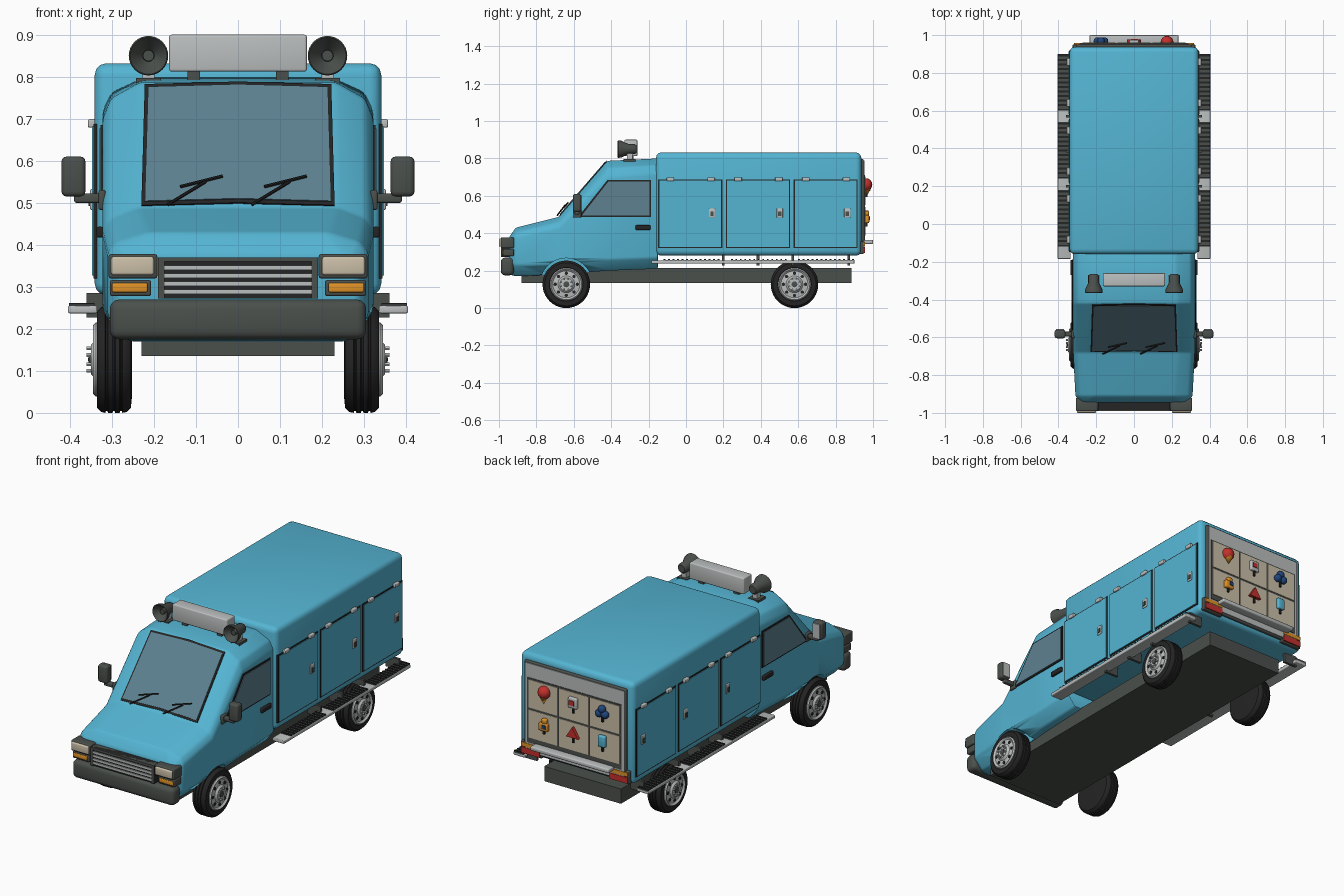
import bpy, bmesh, math
from mathutils import Vector

if "Cube" in bpy.data.objects:
    bpy.data.objects.remove(bpy.data.objects["Cube"], do_unlink=True)


def material(name, r, g, b):
    m = bpy.data.materials.new(name)
    m.use_nodes = True
    m.diffuse_color = (r, g, b, 1)
    m.node_tree.nodes["Principled BSDF"].inputs["Base Color"].default_value = (r, g, b, 1)
    return m


BLUE = material("sky_blue", .09, .46, .65)
DARK = material("dark_grey", .07, .08, .072)
BLACK = material("rubber_black", .018, .018, .018)
GREY = material("light_grey", .5, .52, .52)
GLASS = material("tinted_glass", .11, .22, .28)
CREAM = material("cream", .6, .52, .39)
AMBER = material("amber", .75, .29, .02)
RED = material("red", .55, .03, .025)
NAVY = material("navy", .015, .06, .2)


# ---------- helpers ----------
def finish(name, bm, mat, smooth=True):
    bmesh.ops.recalc_face_normals(bm, faces=bm.faces)
    me = bpy.data.meshes.new(name)
    bm.to_mesh(me)
    bm.free()
    ob = bpy.data.objects.new(name, me)
    me.materials.append(mat)
    bpy.context.collection.objects.link(ob)
    if smooth:
        for o in bpy.context.selected_objects:
            o.select_set(False)
        ob.select_set(True)
        bpy.context.view_layer.objects.active = ob
        bpy.ops.object.shade_smooth_by_angle(angle=math.radians(35))
    return ob


def bevel(bm, width, segments=2, min_angle=.2):
    edges = [e for e in bm.edges if e.calc_face_angle(0) > min_angle]
    bmesh.ops.bevel(bm, geom=edges, offset=width, segments=segments,
                    profile=.5, affect='EDGES', clamp_overlap=True)


def box(name, x0, x1, y0, y1, z0, z1, mat, round_=0):
    bm = bmesh.new()
    bmesh.ops.create_cube(bm, size=1)
    for v in bm.verts:
        v.co = ((x0 + x1) / 2 + v.co.x * (x1 - x0), (y0 + y1) / 2 + v.co.y * (y1 - y0),
                (z0 + z1) / 2 + v.co.z * (z1 - z0))
    if round_:
        bevel(bm, round_, 3)
    return finish(name, bm, mat, round_ > 0)


def pair(name, x0, x1, *rest):
    return [box("left_" + name, x0, x1, *rest), box("right_" + name, -x1, -x0, *rest)]


def prism(name, points, depth, mat):
    bm = bmesh.new()
    face = bm.faces.new([bm.verts.new(p) for p in points])
    ext = bmesh.ops.extrude_face_region(bm, geom=[face])["geom"]
    bmesh.ops.translate(bm, verts=[g for g in ext if isinstance(g, bmesh.types.BMVert)],
                        vec=Vector(depth))
    return finish(name, bm, mat, False)


def lathe(name, profile, centre, axis, mat, n=32, flip=1):
    bm = bmesh.new()
    rings = []
    for r, a in profile:
        ring = []
        for i in range(n):
            t = math.tau * i / n
            c, s = r * math.cos(t), r * math.sin(t)
            p = {'x': (a * flip, c, s), 'y': (c, a, s), 'z': (c, s, a)}[axis]
            ring.append(bm.verts.new(Vector(centre) + Vector(p)))
        rings.append(ring)
    for a, b in zip(rings, rings[1:]):
        for i in range(n):
            bm.faces.new((a[i], a[i - 1], b[i - 1], b[i]))
    bmesh.ops.remove_doubles(bm, verts=bm.verts, dist=1e-5)
    return finish(name, bm, mat)


def rod(name, p, q, r, mat):
    p, q = Vector(p), Vector(q)
    bm = bmesh.new()
    bmesh.ops.create_cone(bm, cap_ends=True, segments=8, radius1=r, radius2=r, depth=(q - p).length)
    turn = (q - p).to_track_quat('Z', 'Y')
    for v in bm.verts:
        v.co = turn @ v.co + (p + q) / 2
    return finish(name, bm, mat)


# ---------- cab: lofted sections (y, bottom, half width, shoulder, top half width, top) ----------
sections = [(-.945, .18, .285, .35, .25, .38), (-.91, .17, .31, .38, .215, .43),
            (-.68, .18, .322, .43, .237, .487), (-.42, .2, .322, .7, .232, .787),
            (-.15, .21, .322, .72, .22, .8)]
bm = bmesh.new()
rings = []
for y, b, w, s, t, top in sections:
    half = [(w - .05, b), (w, b + .06), (w, s), (t + (w - t) * .78, s + (top - s) * .55), (t, top)]
    ring = half + [(-x, z) for x, z in reversed(half)]
    rings.append([bm.verts.new((x, y, z)) for x, z in ring])
for a, b in zip(rings, rings[1:]):
    for i in range(len(a)):
        bm.faces.new((a[i - 1], a[i], b[i], b[i - 1]))
bm.faces.new(rings[0])
bm.faces.new(rings[-1])
bmesh.ops.recalc_face_normals(bm, faces=bm.faces)
bevel(bm, .012, 2)
cab = finish("cab", bm, BLUE)

# wheel arches cut from the cab
for s in (1, -1):
    cutter = lathe("arch_cutter", [(0, .235), (.14, .235), (.14, .4), (0, .4)],
                   (0, -.64, .127), 'x', BLUE, 32, s)
    cutter.hide_render = True
    mod = cab.modifiers.new("arch", 'BOOLEAN')
    mod.operation, mod.object, mod.solver = 'DIFFERENCE', cutter, 'EXACT'
    bpy.context.view_layer.objects.active = cab
    bpy.ops.object.modifier_apply(modifier=mod.name)
    bpy.data.objects.remove(cutter, do_unlink=True)

# ---------- windshield, wipers, side windows ----------
normal = Vector((0, -.754, .658))


def on_shield(x, z, lift=0):
    return Vector((x, -.68 + (z - .487) * .867, z)) + normal * lift


for name, grow, lift, mat in (("windshield_trim", .008, .004, BLACK), ("windshield", 0, .007, GLASS)):
    g = grow
    pts = [on_shield(-.222 - g, .5 - g), on_shield(0, .506 - g), on_shield(.222 + g, .5 - g),
           on_shield(.214 + g, .772 + g), on_shield(0, .778 + g), on_shield(-.214 - g, .772 + g)]
    prism(name, pts, normal * lift, mat)
for i, x in enumerate((-.167, .033)):
    rod(f"wiper_arm_{i}", on_shield(x, .488, .012), on_shield(x + .09, .54, .016), .004, BLACK)
    rod(f"wiper_blade_{i}", on_shield(x + .03, .53, .013), on_shield(x + .13, .555, .013), .004, BLACK)
for s, side in ((1, "left"), (-1, "right")):
    trim = [(-.577, .487), (-.42, .685), (-.187, .685), (-.187, .487)]
    pane = [(-.557, .495), (-.415, .677), (-.195, .677), (-.195, .495)]
    prism(side + "_window_trim", [(s * .32, y, z) for y, z in trim], (s * .007, 0, 0), BLACK)
    prism(side + "_window", [(s * .32, y, z) for y, z in pane], (s * .01, 0, 0), GLASS)
pair("door_handle", .32, .337, -.27, -.19, .417, .443, BLACK, .005)
pair("mirror", .363, .42, -.605, -.56, .515, .61, DARK, .012)
pair("mirror_glass", .37, .413, -.562, -.555, .523, .602, GREY)
pair("mirror_arm", .315, .39, -.595, -.57, .5, .522, DARK, .005)
pair("mirror_foot", .315, .332, -.605, -.56, .483, .53, DARK, .005)

# ---------- nose ----------
box("front_bumper", -.305, .305, -.99, -.92, .175, .27, DARK, .022)
box("grille", -.19, .19, -.985, -.935, .272, .37, BLACK)
pair("grille_post", .175, .19, -.99, -.94, .272, .37, DARK)
box("grille_top", -.19, .19, -.99, -.94, .36, .37, DARK)
for i in range(4):
    box(f"grille_slat_{i}", -.175, .175, -.99, -.95, .283 + i * .019, .294 + i * .019, GREY)
pair("headlight_housing", .192, .308, -.99, -.92, .32, .378, DARK, .006)
pair("headlight", .2, .302, -1, -.97, .328, .372, CREAM, .006)
pair("indicator_housing", .207, .305, -.98, -.92, .278, .316, DARK, .005)
pair("indicator", .215, .3, -.987, -.96, .287, .309, AMBER, .004)

# ---------- chassis and wheels ----------
box("chassis", -.23, .23, -.88, .885, .135, .215, DARK)
tyre = [(0, .252), (.085, .252), (.115, .255), (.125, .265)]
for a in (.275, .292, .309):
    tyre += [(.127, a), (.122, a + .002), (.122, a + .005), (.127, a + .007)]
tyre += [(.125, .325), (.115, .335), (.09, .336), (.086, .325), (0, .325)]
rim = [(.088, .32), (.088, .338), (.082, .345), (.072, .336), (.045, .34), (.035, .35), (0, .35)]
for s, side in ((1, "left"), (-1, "right")):
    for y, end in ((-.64, "front"), (.58, "rear")):
        tag = f"{side}_{end}_"
        lathe(tag + "tyre", tyre, (0, y, .127), 'x', BLACK, 40, s)
        lathe(tag + "rim", rim, (0, y, .127), 'x', GREY, 32, s)
        lathe(tag + "cap", [(.016, .34), (.016, .354), (0, .357)], (0, y, .127), 'x', DARK, 12, s)
        for i in range(8):
            t = math.tau * i / 8
            hole = (0, y + .059 * math.cos(t), .127 + .059 * math.sin(t))
            nut = (0, y + .029 * math.cos(t + .4), .127 + .029 * math.sin(t + .4))
            lathe(tag + f"hole_{i}", [(.009, .33), (.009, .341), (0, .341)], hole, 'x', BLACK, 10, s)
            lathe(tag + f"nut_{i}", [(.005, .34), (.005, .36), (0, .36)], nut, 'x', GREY, 6, s)

# ---------- cargo body with side hatches ----------
box("cargo_body", -.341, .341, -.16, .937, .28, .832, BLUE, .028)
for i, y in enumerate((-.148, .214, .576)):
    pair(f"hatch_seam_{i}", .335, .344, y, y + .342, .32, .688, BLACK)
    pair(f"hatch_{i}", .335, .347, y + .006, y + .336, .327, .681, BLUE)
    for j, hy in enumerate((.065, .282)):
        pair(f"hinge_{i}_{j}", .338, .357, y + hy - .02, y + hy + .02, .679, .699, GREY, .004)
    pair(f"latch_{i}", .34, .352, y + .27, y + .304, .483, .533, GREY, .004)
    pair(f"latch_grip_{i}", .345, .356, y + .278, y + .296, .492, .515, DARK)

# running boards
pair("running_board", .335, .405, -.185, .9, .237, .255, GREY, .004)
for i, y in enumerate((-.12, .24, .6)):
    pair(f"tread_{i}", .342, .402, y, y + .3, .25, .258, DARK)
    for rib in pair(f"tread_ribs_{i}", .342, .402, y, y + .01, .255, .262, BLACK):
        arr = rib.modifiers.new("ribs", 'ARRAY')
        arr.count = 13
        arr.use_relative_offset = False
        arr.use_constant_offset = True
        arr.constant_offset_displace = (0, .024, 0)
for i, y in enumerate((.2, .385, .57, .87)):
    pair(f"board_bracket_{i}", .28, .36, y - .007, y + .007, .227, .285, DARK)

# ---------- roof sign and horns ----------
box("roof_sign", -.164, .164, -.33, -.26, .812, .9, GREY, .006)
pair("sign_foot", .09, .12, -.31, -.28, .785, .815, DARK)
horn = [(0, -.345), (.013, -.345), (.014, -.325), (.044, -.365), (.047, -.362), (.045, -.345),
        (.028, -.31), (.027, -.275), (.02, -.265), (0, -.265)]
for x, side in ((.213, "left"), (-.213, "right")):
    lathe(side + "_horn", horn, (x, 0, .85), 'y', DARK)
    box(side + "_horn_post", x - .014, x + .014, -.315, -.285, .79, .83, GREY)
    box(side + "_horn_foot", x - .03, x + .03, -.335, -.27, .782, .797, DARK)

# ---------- rear panel, menu board and lamps ----------
box("rear_frame", -.305, .305, .93, .95, .3, .797, DARK, .006)
box("rear_panel", -.295, .295, .94, .954, .31, .788, GREY)
box("menu_board", -.282, .282, .945, .957, .36, .712, DARK)
columns, rows = (.185, 0, -.185), (.628, .465)
for i, x in enumerate(columns):
    for j, z in enumerate(rows):
        box(f"menu_card_{i}_{j}", x - .088, x + .088, .95, .96, z - .076, z + .076, CREAM)
box("rear_shelf", -.235, .235, .945, 1, .343, .365, GREY, .006)
pair("tail_lamp_housing", .2, .325, .925, .95, .288, .358, DARK, .005)
pair("tail_lamp", .208, .318, .94, .957, .294, .326, RED)
pair("rear_indicator", .208, .318, .94, .957, .331, .352, AMBER)

# frozen treats on the cards
up, low = .645, .485
lathe("cone", [(0, -.045), (.026, .005), (0, .005)], (.175, .968, up), 'z', AMBER, 16)
lathe("scoop", [(.034 * math.sin(a * math.pi / 8), -.034 * math.cos(a * math.pi / 8)) for a in range(9)],
      (.175, .962, up + .015), 'z', RED, 16)
box("white_bar", -.026, .026, .955, .975, up - .022, up + .035, GREY, .005)
box("white_bar_band", -.012, .018, .97, .979, up - .005, up + .02, RED)
box("amber_bar", .148, .2, .955, .98, low - .03, low + .012, AMBER, .006)
box("amber_bar_top", .155, .185, .955, .978, low + .01, low + .035, AMBER, .006)
box("amber_bar_badge", .155, .177, .975, .984, low - .015, low + .005, NAVY)
prism("red_wedge", [(-.036, .955, low - .02), (.036, .955, low - .02), (0, .955, low + .037)], (0, .022, 0), RED)
box("blue_bar", -.197, -.153, .955, .978, low - .025, low + .037, BLUE, .008)
for i, (dx, dz) in enumerate(((-.018, -.006), (.018, -.006), (0, .02))):
    lathe(f"berry_{i}", [(.021 * math.sin(a * math.pi / 6), .021 * math.cos(a * math.pi / 6)) for a in range(7)],
          (-.175 + dx, .968, up + dz), 'z', NAVY, 14)
for i, (x, z) in enumerate(((0, up), (-.175, up), (.175, low), (0, low), (-.175, low))):
    box(f"treat_stick_{i}", x - .005, x + .005, .96, .97, z - .05, z - .012, BLACK)
